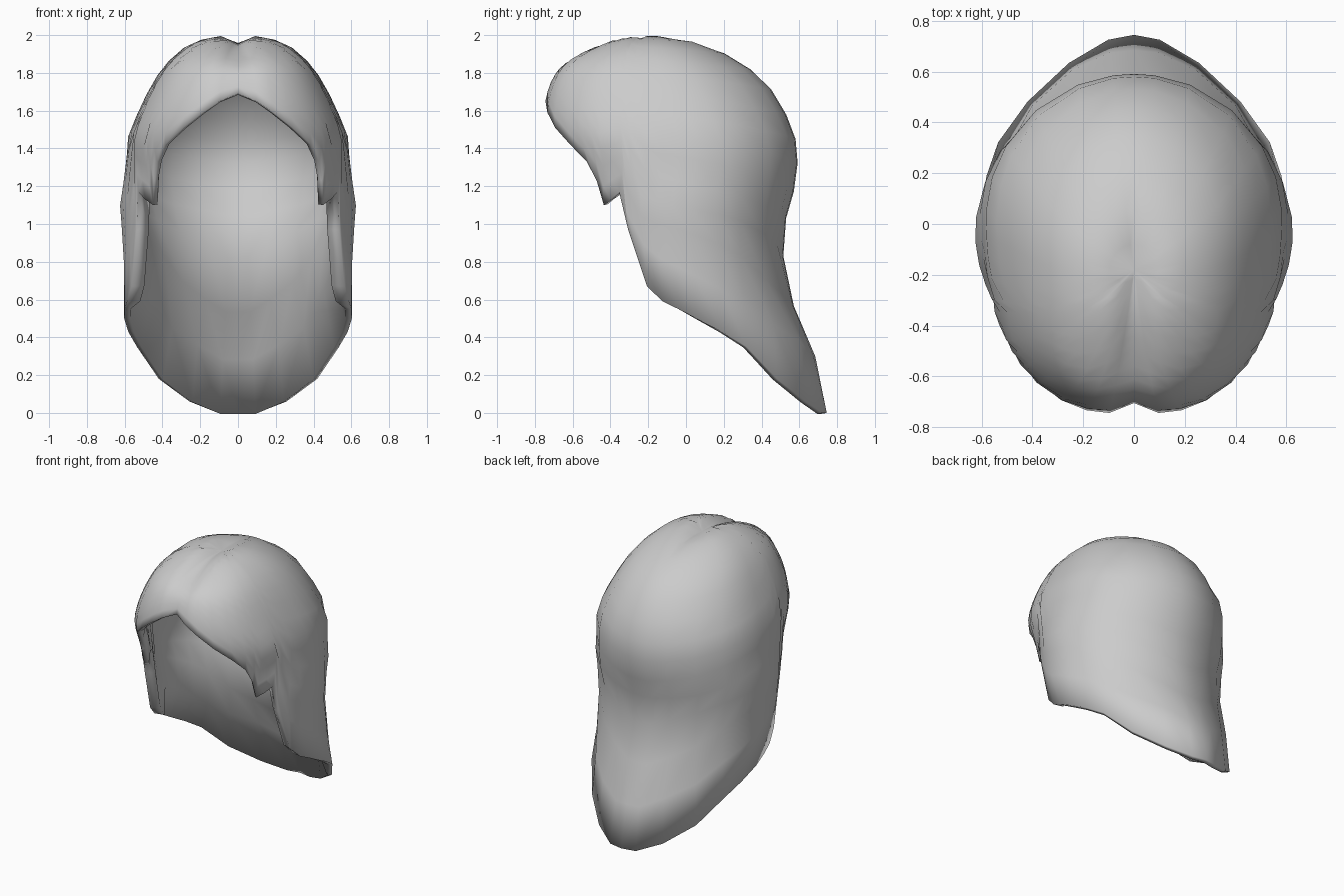
import bpy, bmesh
from math import sin, cos, radians

if "Cube" in bpy.data.objects:
    bpy.data.objects.remove(bpy.data.objects["Cube"])

# Horizontal slices, crown to nape: z, centre y, front y, back y, half width
SLICES = [
    (2.00, -.18, -.18, -.18, .00),
    (1.99, -.18, -.32, -.06, .13),
    (1.95, -.16, -.46, .10, .26),
    (1.86, -.13, -.64, .28, .37),
    (1.75, -.08, -.72, .42, .45),
    (1.60, -.04, -.755, .52, .525),
    (1.45, .00, -.74, .58, .585),
    (1.30, .00, -.68, .59, .592),
    (1.12, -.03, -.615, .56, .625),
    (.95, -.02, -.60, .515, .615),
    (.65, .00, -.60, .54, .60),
    (.35, .00, -.60, .67, .61),
    (.00, .00, -.60, .745, .60),
]
# Lower edge: angle from the front, height (fringe, sideburn, face edge, nape)
RIM = [(0, 1.69), (8, 1.65), (15, 1.59), (23, 1.51), (32, 1.42), (39, 1.33),
       (44, 1.23), (48, 1.10), (53, 1.13), (58, 1.17), (62, .97), (70, .67),
       (78, .59), (86, .55), (95, .50), (108, .43), (121, .35), (139, .18),
       (158, .06), (172, 0), (180, 0)]
ROWS = 14
WALL = .16


def clamp(v):
    return max(0, min(1, v))


def slice_at(u):
    """Smoothly interpolated slice at fractional row u."""
    last = len(SLICES) - 1
    i = min(int(u), last - 1)
    t = u - i
    a, b, c, d = (SLICES[max(0, min(last, i + k))] for k in (-1, 0, 1, 2))
    return [q + .5 * t * (r - p + t * (2*p - 5*q + 4*r - s + t * (3*(q - r) + s - p)))
            for p, q, r, s in zip(a, b, c, d)]


def row_for(z):
    lo, hi = 0, len(SLICES) - 1
    for _ in range(40):
        mid = (lo + hi) / 2
        if slice_at(mid)[0] > z:
            lo = mid
        else:
            hi = mid
    return lo


def point(u, deg):
    z, c, front, back, w = slice_at(u)
    s, k = abs(sin(radians(deg))), cos(radians(deg))
    if deg in (0, 180):
        s = 0
    # Boxier than an ellipse at the fringe, more pointed at the nape
    if k > 0:
        n = 2 + .5 * clamp((z - 1.1) / .35)
    else:
        n = 1.75 + .25 * clamp((z - .1) / .25)
    depth = max(c - front if k > 0 else back - c, 1e-4)
    w = max(w, 1e-4)
    r = ((s / w) ** n + (abs(k) / depth) ** n) ** (-1 / n)
    x, y = r * s, c - r * k
    # Centre parting groove, fading behind the crown
    groove = clamp(1 - x / .09) * clamp((.15 - y) / .3)
    top = clamp((z - 1.7) / .2)
    return x, y + .035 * groove * (1 - top), z - .045 * groove * top


# Half shell
bm = bmesh.new()
pole = bm.verts.new(point(0, 0))
columns = []
for deg, z in RIM:
    end = row_for(z)
    columns.append([pole] + [bm.verts.new(point(end * k / ROWS, deg))
                             for k in range(1, ROWS + 1)])
for a, b in zip(columns, columns[1:]):
    bm.faces.new((pole, a[1], b[1]))
    for k in range(1, ROWS):
        bm.faces.new((a[k], a[k + 1], b[k + 1], b[k]))
bmesh.ops.recalc_face_normals(bm, faces=bm.faces)
bm.faces.ensure_lookup_table()
if sum(f.normal.dot(f.calc_center_median().xy.to_3d()) for f in bm.faces) < 0:
    bmesh.ops.reverse_faces(bm, faces=bm.faces)
bm.verts.index_update()

# Wall thickness: thin at the hem, thick where the hollow closes in on the neck
weights = {}
for (deg, _), col in zip(RIM, columns):
    for k, v in enumerate(col):
        neck = clamp(1 - abs(v.co.z - .8) / .45) * clamp((deg - 60) / 50)
        hem = .45 if 58 <= deg <= 80 else .2
        weights[v.index] = hem if k == ROWS else .38 + .55 * neck
weights[pole.index] = .38

mesh = bpy.data.meshes.new("hair_shell")
bm.to_mesh(mesh)
bm.free()
hair = bpy.data.objects.new("hair_shell", mesh)
bpy.context.collection.objects.link(hair)
group = hair.vertex_groups.new(name="wall")
for i, weight in weights.items():
    group.add([i], weight, "REPLACE")

# Both sides, with a wall inwards
mirror = hair.modifiers.new("mirror", "MIRROR")
mirror.use_clip = True
mirror.merge_threshold = .001
wall = hair.modifiers.new("wall", "SOLIDIFY")
wall.thickness = WALL
wall.offset = -1
wall.vertex_group = "wall"

bpy.context.view_layer.objects.active = hair
hair.select_set(True)
bpy.ops.object.shade_smooth_by_angle(angle=radians(60))
